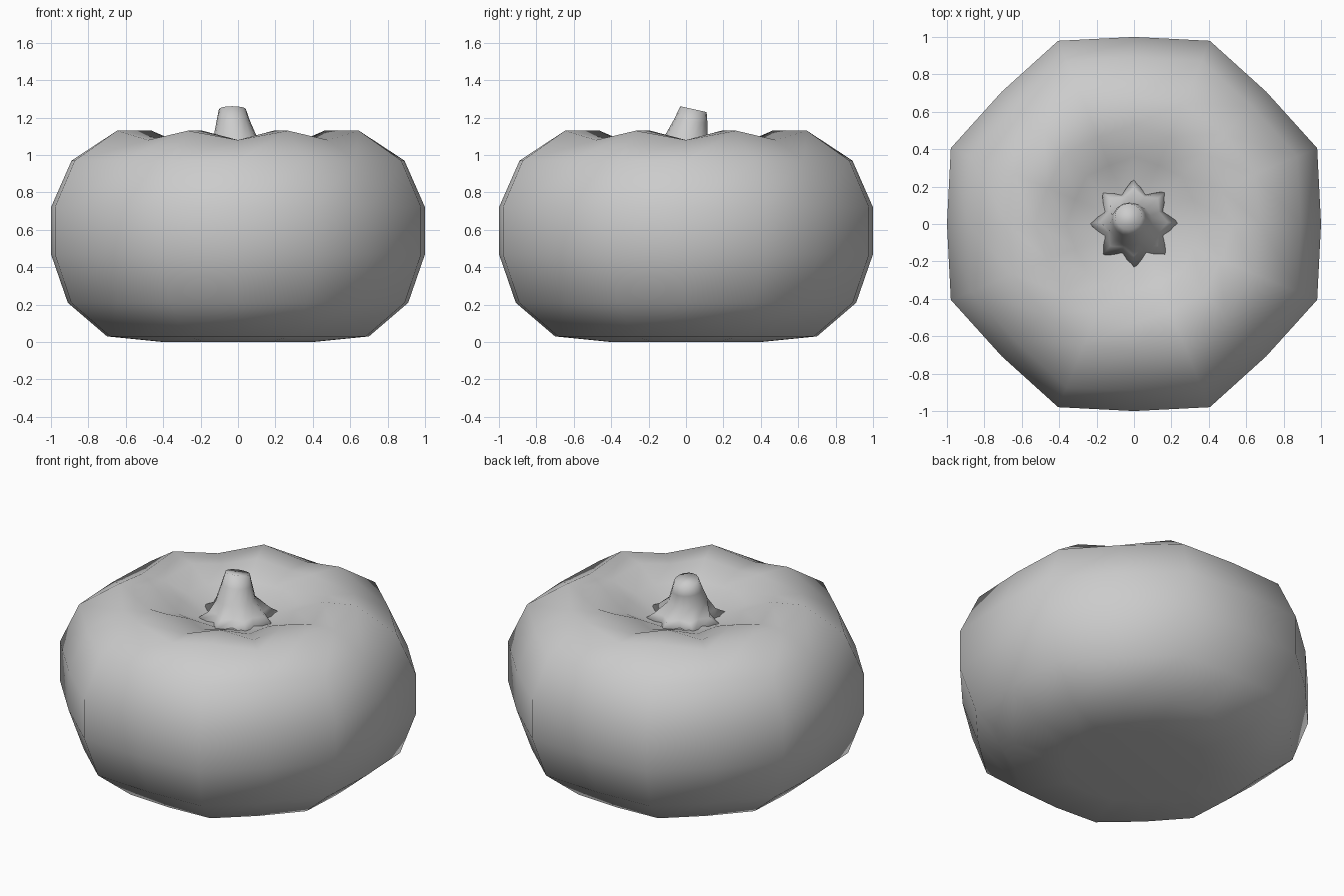
import bpy, bmesh
from math import sin, cos, pi
from mathutils import Matrix, Vector

cube = bpy.data.objects.get("Cube")
if cube:
    bpy.data.objects.remove(cube, do_unlink=True)

SIDES = 16

grey = bpy.data.materials.new("plain_grey")
grey.use_nodes = True
colour = (0.6, 0.6, 0.6, 1)
grey.diffuse_color = colour
grey.node_tree.nodes["Principled BSDF"].inputs["Base Color"].default_value = colour


def ring(groove, rib=None, centre=(0, 0), tilt=0):
    """Points of one ring; grooves and ribs alternate, each as (radius, height)."""
    points = []
    for i in range(SIDES):
        r, z = (rib or groove) if i % 2 else groove
        a = 2 * pi * i / SIDES
        p = Matrix.Rotation(tilt, 3, "X") @ Vector((r * cos(a), r * sin(a), 0))
        points.append(p + Vector((*centre, z)))
    return points


def loft(name, rings):
    bm = bmesh.new()
    loops = [[bm.verts.new(p) for p in points] for points in rings]
    for low, high in zip(loops, loops[1:]):
        for i in range(SIDES):
            j = (i + 1) % SIDES
            bm.faces.new((low[i], low[j], high[j], high[i]))
    bm.faces.new(loops[0][::-1])
    bm.faces.new(loops[-1])
    for f in bm.faces:
        f.smooth = True
    mesh = bpy.data.meshes.new(name)
    bm.to_mesh(mesh)
    bm.free()
    mesh.materials.append(grey)
    obj = bpy.data.objects.new(name, mesh)
    bpy.context.collection.objects.link(obj)
    return obj


# Squat ribbed body, from the underside up and over into the sunken crown
loft("pumpkin_body", [
    ring((0.40, 0), (0.42, 0)),
    ring((0.70, 0.03), (0.74, 0.03)),
    ring((0.91, 0.21), (0.965, 0.21)),
    ring((1.0, 0.47), (1.06, 0.47)),
    ring((1.0, 0.72), (1.06, 0.72)),
    ring((0.89, 0.97), (0.945, 0.97)),
    ring((0.68, 1.08), (0.70, 1.13)),
    ring((0.53, 1.08), (0.50, 1.13)),
    ring((0.36, 1.04), (0.34, 1.06)),
    ring((0.20, 0.99)),
])

# Leaning stem with a star-shaped flare at its foot
loft("stem", [
    ring((0.26, 0.985), (0.17, 0.985)),
    ring((0.18, 1.03), (0.145, 1.03), (0, 0.01)),
    ring((0.115, 1.10), (0.115, 1.10), (-0.015, 0)),
    ring((0.09, 1.18), None, (-0.025, 0.025), -0.1),
    ring((0.072, 1.245), None, (-0.03, 0.04), -0.22),
])
